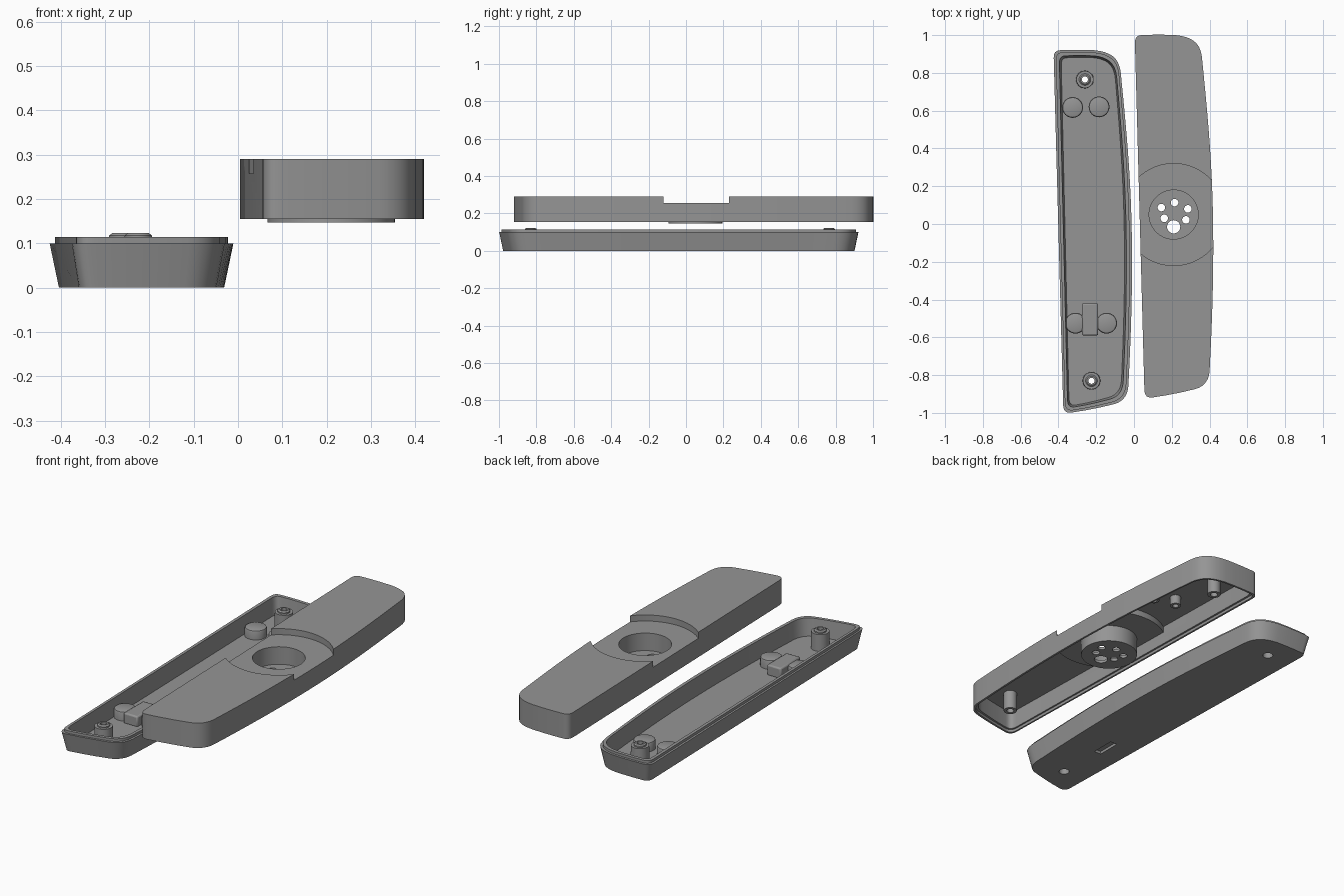
import bpy, bmesh, math
from mathutils import Vector
from mathutils.geometry import interpolate_bezier

if "Cube" in bpy.data.objects:
    bpy.data.objects.remove(bpy.data.objects["Cube"])

grey = bpy.data.materials.new("plain grey")
grey.diffuse_color = (0.3, 0.3, 0.3, 1)
grey.use_nodes = True
grey.node_tree.nodes["Principled BSDF"].inputs["Base Color"].default_value = grey.diffuse_color


def finish(bm, name):
    bmesh.ops.recalc_face_normals(bm, faces=bm.faces)
    me = bpy.data.meshes.new(name)
    bm.to_mesh(me)
    bm.free()
    ob = bpy.data.objects.new(name, me)
    bpy.context.collection.objects.link(ob)
    me.materials.append(grey)
    return ob


def loft(name, rings):
    """Solid skinned through a list of equal-length point rings."""
    bm = bmesh.new()
    loops = [[bm.verts.new(p) for p in r] for r in rings]
    n = len(loops[0])
    for a, b in zip(loops, loops[1:]):
        for i in range(n):
            j = (i + 1) % n
            bm.faces.new((a[i], a[j], b[j], b[i]))
    bm.faces.new(loops[0])
    bm.faces.new(loops[-1])
    return finish(bm, name)


def turned(name, x, y, profile, n=32):
    """Round part from (radius, z) steps."""
    return loft(name, [[(x + r * math.cos(math.tau * i / n),
                         y + r * math.sin(math.tau * i / n), z)
                        for i in range(n)] for r, z in profile])


def disc(name, x, y, r, z0, z1, n=32):
    return turned(name, x, y, [(r, z0), (r, z1)], n)


def box(name, x0, x1, y0, y1, z0, z1):
    return loft(name, [[(x0, y0, z), (x1, y0, z), (x1, y1, z), (x0, y1, z)]
                       for z in (z0, z1)])


def boolean(ob, tool, op):
    m = ob.modifiers.new("bool", 'BOOLEAN')
    m.operation, m.solver, m.object = op, 'EXACT', tool
    dg = bpy.context.evaluated_depsgraph_get()
    me = bpy.data.meshes.new_from_object(ob.evaluated_get(dg))
    ob.modifiers.clear()
    ob.data = me
    bpy.data.objects.remove(tool)


# Shared handset outline: curved right side, slanted ends, rounded corners
SEGS = [((.04, 1), (.10, 1.003), (.16, 1.003), (.22, 1), 4),
        ((.22, 1), (.32, .99), (.352, .95), (.36, .88), 10),
        ((.36, .88), (.405, .42), (.445, .05), (.40, -.78), 24),
        ((.40, -.78), (.395, -.84), (.36, -.865), (.32, -.875), 9),
        ((.32, -.875), (.24, -.895), (.17, -.908), (.10, -.918), 4),
        ((.10, -.918), (.07, -.922), (.057, -.91), (.055, -.88), 7),
        ((.005, .96), (.005, .985), (.015, 1), (.04, 1), 7)]
OUTLINE = []
for *pts, n in SEGS:
    for p in interpolate_bezier(*[Vector((a, b, 0)) for a, b in pts], n):
        if not OUTLINE or (p - OUTLINE[-1]).length > 1e-4:
            OUTLINE.append(p)
OUTLINE.pop()
CX, CY, HW, HH = .2125, .04, .2075, .96


def ring(inset, z, dx=0, dy=0):
    sx, sy = 1 - inset / HW, 1 - inset / HH
    return [(CX + (p.x - CX) * sx + dx, CY + (p.y - CY) * sy + dy, z) for p in OUTLINE]


# ---- Lower tray: drafted walls with a raised lip ----
DX, DY = -.43, -.08
tray = loft("lower_tray", [ring(i, z, DX, DY) for i, z in
            [(.021, 0), (0, .1), (.012, .1), (.012, .114), (.03, .114), (.04, .02)]])
parts = [tray]
for k, (x, y) in enumerate([(-.26, .765), (-.225, -.83)]):
    post = turned(f"tray_screw_post_{k}", x, y,
                  [(.047, .015), (.045, .11), (.031, .11), (.031, .117), (.024, .123)])
    for target in (tray, post):
        boolean(target, disc("cut", x, y, .016, -.1, .3), 'DIFFERENCE')
        boolean(target, disc("cut", x, y, .026, -.1, .08), 'DIFFERENCE')
    parts.append(post)

# Round pads and switch housing on the tray floor
for k, (x, y) in enumerate([(-.325, .617), (-.185, .62), (-.31, -.525), (-.145, -.525)]):
    parts.append(turned(f"round_pad_{k}", x, y,
                        [(.055, .015), (.055, .06), (.052, .067), (.045, .07)]))
switch = box("switch_housing", -.275, -.19, -.59, -.42, .015, .075)
bev = switch.modifiers.new("soft edges", 'BEVEL')
bev.width, bev.segments = .008, 2
parts.append(switch)
boolean(tray, box("cut", -.253, -.212, -.57, -.44, -.1, .1), 'DIFFERENCE')

# ---- Upper cover: hollow shell with a round recess and a cup ----
cover = loft("upper_cover", [ring(i, z) for i, z in
             [(.022, .27), (.022, .17), (.011, .17), (.011, .155), (0, .155), (0, .29)]])
X, Y = .21, .05
bulge = loft("bulge", [ring(.012, z) for z in (.237, .28)])
boolean(bulge, disc("cut", X, Y, .29, .1, .4, 96), 'INTERSECT')
boolean(cover, bulge, 'UNION')
boolean(cover, disc("cut", X, Y, .27, .257, .4, 96), 'DIFFERENCE')
boolean(cover, disc("cup", X, Y, .144, .147, .25, 64), 'UNION')
boolean(cover, disc("cut", X, Y, .13, .162, .4, 64), 'DIFFERENCE')
# Sound holes in the cup floor
for x, y, r in [(.145, .087, .02), (.215, .113, .02), (.285, .08, .02),
                (.275, .022, .02), (.16, .03, .02), (.21, -.015, .035)]:
    boolean(cover, disc("cut", x, y, r, .1, .2, 24), 'DIFFERENCE')
parts.append(cover)

# Hollow posts hanging from the cover roof
for k, (x, y, r, z) in enumerate([(.17, .845, .034, .168), (.205, -.75, .034, .168),
                                  (.19, .56, .028, .22), (.31, .53, .028, .22)]):
    parts.append(turned(f"cover_post_{k}", x, y,
                        [(r * .55, .262), (r * .55, z), (r, z), (r, .275)]))

# Smooth the curved walls, keep crisp edges
bpy.ops.object.select_all(action='DESELECT')
for ob in parts:
    ob.select_set(True)
bpy.context.view_layer.objects.active = tray
bpy.ops.object.shade_smooth_by_angle(angle=math.radians(30))
